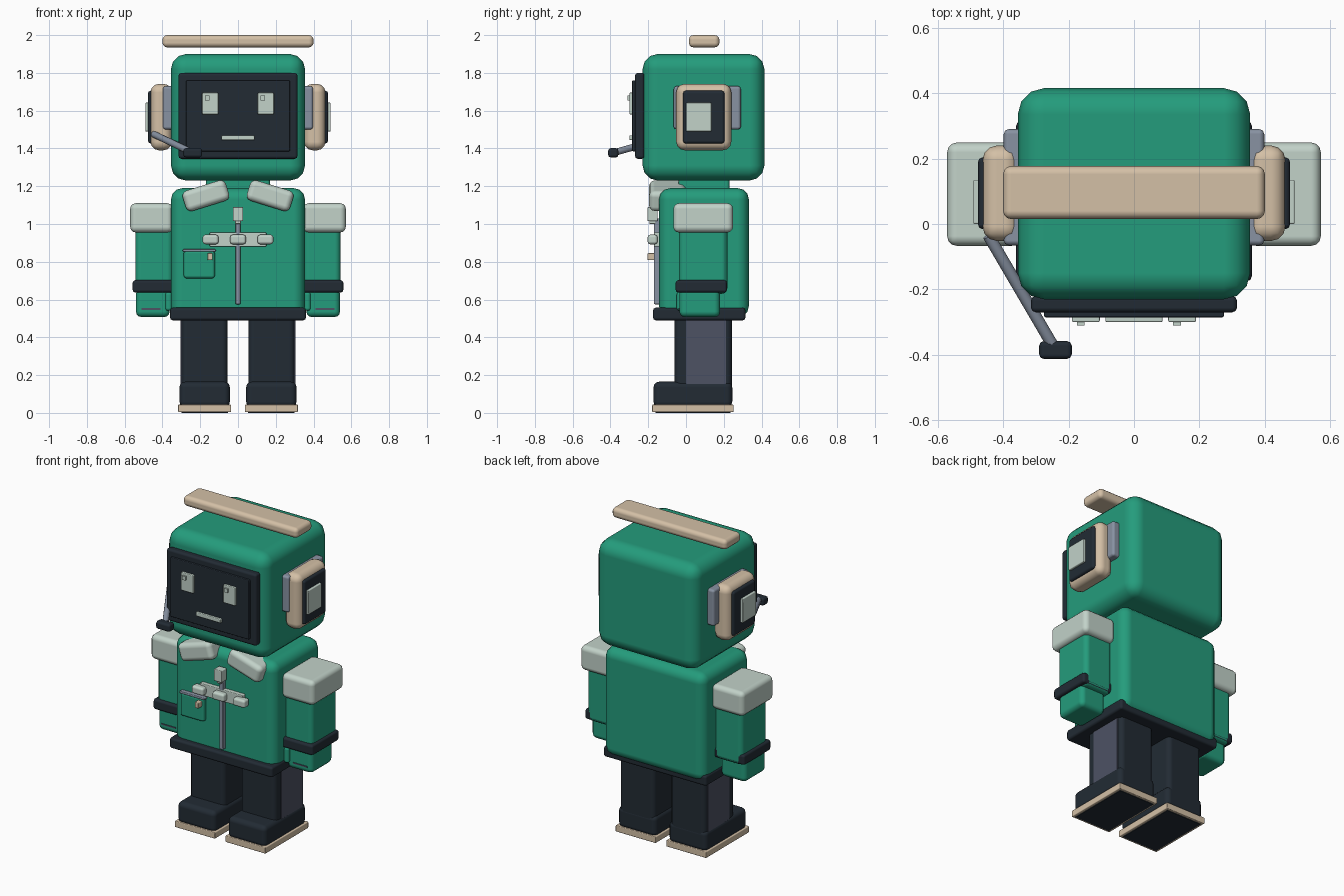
import bpy
from mathutils import Vector

if "Cube" in bpy.data.objects:
    bpy.data.objects.remove(bpy.data.objects["Cube"], do_unlink=True)


def material(name, display_hex):
    """Flat colour from a display hex code, converted to linear values."""
    channels = [channel / 255 for channel in bytes.fromhex(display_hex)]
    colour = [((c + 0.055) / 1.055) ** 2.4 for c in channels] + [1]
    mat = bpy.data.materials.new(name)
    mat.use_nodes = True
    mat.diffuse_color = colour
    mat.node_tree.nodes["Principled BSDF"].inputs["Base Color"].default_value = colour
    return mat


GREEN = material("jade green", "249c7c")
DARK = material("charcoal navy", "222b34")
LIGHT = material("pale mint grey", "c2d2c9")
BEIGE = material("warm beige", "d4c0a6")
GREY = material("steel grey", "8892a2")
SLATE = material("slate", "4d5264")

# Edge roundings, from plush to sharp
PLUSH, SOFT, ROUND, SLIM, CRISP, SHARP = 0.08, 0.06, 0.03, 0.015, 0.005, 0


def around(centre, size):
    """Span of the given size about a centre."""
    return (centre - size / 2, centre + size / 2)


def centred(size):
    return around(0, size)


def grow(span, amount):
    """Span widened at both ends, or narrowed by a negative amount."""
    return (span[0] - amount, span[1] + amount)


def mirror(span):
    return (-span[1], -span[0])


def box(name, mat, x, y, z, edge=CRISP, tilt=0):
    """Rounded box filling three spans, optionally tilted about y."""
    bpy.ops.mesh.primitive_cube_add(size=1)
    ob = bpy.context.object
    ob.name = name
    ob.data.materials.append(mat)
    size = Vector([span[1] - span[0] for span in (x, y, z)])
    for vertex in ob.data.vertices:
        vertex.co *= size
    ob.location = [sum(span) / 2 for span in (x, y, z)]
    ob.rotation_euler.y = tilt
    if edge:
        bevel = ob.modifiers.new("rounded edges", "BEVEL")
        bevel.width = edge
        bevel.segments = 3 if edge > SLIM else 2
        bevel.harden_normals = True
        bpy.ops.object.shade_smooth()


def pair(name, mat, x, y, z, edge=CRISP, tilt=0):
    """The same box on the left (+x) and mirrored on the right."""
    box("left_" + name, mat, x, y, z, edge, tilt)
    box("right_" + name, mat, mirror(x), y, z, edge, -tilt)


def rod(name, mat, start, end, radius):
    """Round bar between two points."""
    start, end = Vector(start), Vector(end)
    axis = end - start
    bpy.ops.mesh.primitive_cylinder_add(vertices=12, radius=radius, depth=axis.length)
    ob = bpy.context.object
    ob.name = name
    ob.data.materials.append(mat)
    ob.location = (start + end) / 2
    ob.rotation_euler = axis.to_track_quat("Z", "Y").to_euler()
    bpy.ops.object.shade_smooth_by_angle()


# Head and neck share the body width
body_width = centred(0.71)
box("head", GREEN, x=body_width, y=(-0.23, 0.415), z=(1.23, 1.9), edge=PLUSH)
box("neck", GREEN, x=centred(0.34), y=(-0.04, 0.23), z=(1.15, 1.27), edge=SLIM)

# Face screen: a frame, a smaller raised panel, then eyes and mouth
frame_x, frame_z = centred(0.63), (1.345, 1.8)
face_y = (-0.3, -0.28)
box("screen_frame", DARK, x=frame_x, y=(-0.27, -0.22), z=frame_z, edge=SLIM)
box("screen", DARK, x=grow(frame_x, -0.04), y=(-0.285, -0.26), z=grow(frame_z, -0.04))
box("mouth", LIGHT, x=centred(0.175), y=face_y, z=around(1.457, 0.025))
eye_x = around(0.147, 0.085)
pair("eye", LIGHT, x=eye_x, y=face_y, z=(1.58, 1.695))
for side, span in (("left", eye_x), ("right", mirror(eye_x))):
    glint_x = around(span[0] + 0.027, 0.024)
    box(side + "_eye_glint", LIGHT, x=glint_x, y=(-0.31, -0.3), z=around(1.667, 0.025), edge=SHARP)

# Headset: floating band, cushions, stacked ear cups and microphone
box("headband", BEIGE, x=centred(0.8), y=around(0.096, 0.162), z=(1.935, 2), edge=0.025)
cup_y, cup_z = (-0.052, 0.24), (1.39, 1.742)
pair("ear_cushion", GREY, x=(0.34, 0.398), y=(-0.065, 0.29), z=(1.5, 1.73), edge=SLIM)
pair("ear_cup", BEIGE, x=(0.35, 0.463), y=cup_y, z=cup_z, edge=0.045)
pair("ear_cap", DARK, x=(0.44, 0.477), y=grow(cup_y, -0.036), z=grow(cup_z, -0.036), edge=SLIM)
pair("ear_pad", LIGHT, x=(0.47, 0.491), y=(0, 0.135), z=grow(cup_z, -0.1))
mic = Vector((-0.24, -0.385, 1.377))
rod("mic_boom", GREY, start=(-0.445, -0.035, 1.475), end=mic, radius=0.018)
box("mic", DARK, x=around(mic.x, 0.1), y=around(mic.y, 0.055), z=around(mic.z, 0.05), edge=SLIM)

# Torso, waistband and collar
box("torso", GREEN, x=body_width, y=(-0.143, 0.333), z=(0.505, 1.19), edge=SOFT)
box("waistband", DARK, x=grow(body_width, CRISP), y=(-0.175, 0.315), z=(0.49, 0.557), edge=SLIM)
pair("collar_flap", LIGHT, x=around(0.17, 0.24), y=(-0.195, 0), z=around(1.15, 0.113),
     edge=ROUND, tilt=0.3)

# Jacket front: zipper, chest band with tabs, and one pocket
trim_y, raised_y = (-0.17, -0.13), (-0.204, -0.15)
box("zipper", GREY, x=centred(0.026), y=trim_y, z=(0.575, 1.03))
box("zipper_pull", LIGHT, x=centred(0.055), y=raised_y, z=(1.015, 1.09))
box("zipper_tab", LIGHT, x=centred(0.03), y=grow(raised_y, -0.01), z=around(1.02, 0.04))
band_z = around(0.918, 0.075)
box("chest_band", LIGHT, x=centred(0.3), y=trim_y, z=band_z)
box("middle_chest_tab", LIGHT, x=centred(0.085), y=raised_y, z=grow(band_z, -0.012), edge=SLIM)
pair("chest_tab", LIGHT, x=around(0.145, 0.085), y=raised_y, z=grow(band_z, -0.012), edge=SLIM)
pocket_x = around(-0.205, 0.165)
box("pocket", GREEN, x=pocket_x, y=trim_y, z=(0.712, 0.86), edge=SLIM)
box("pocket_trim", GREY, x=grow(pocket_x, CRISP), y=trim_y, z=around(0.86, 0.014))
box("pocket_button", BEIGE, x=around(-0.148, 0.027), y=raised_y, z=around(0.827, 0.037))

# Arms: sleeve, shoulder cap, cuff, hand, thumb and finger crease
sleeve_x, sleeve_y = (0.345, 0.543), (-0.037, 0.219)
pair("sleeve", GREEN, x=sleeve_x, y=sleeve_y, z=(0.63, 1.02), edge=ROUND)
pair("shoulder", LIGHT, x=(0.345, 0.571), y=grow(sleeve_y, ROUND), z=(0.955, 1.11), edge=ROUND)
pair("cuff", DARK, x=grow(sleeve_x, SLIM), y=(-0.055, 0.217), z=around(0.67, 0.066), edge=SLIM)
pair("hand", GREEN, x=(0.362, 0.54), y=(-0.035, 0.18), z=(0.507, 0.66), edge=ROUND)
pair("thumb", GREEN, x=(0.35, 0.385), y=(-0.05, 0.06), z=(0.54, 0.64), edge=SLIM)
pair("finger_crease", SLATE, x=around(0.46, 0.1), y=around(-0.035, 0.008), z=around(0.55, 0.008),
     edge=SHARP)

# Legs with a side stripe, and shoes whose soles follow the shoe outline
leg_x = (0.055, 0.3)
pair("leg", DARK, x=leg_x, y=(-0.06, 0.243), z=(0.1, 0.53), edge=ROUND)
pair("leg_stripe", SLATE, x=around(leg_x[1], 0.008), y=(0, 0.213), z=(0.15, 0.51), edge=SHARP)
shoe_x, shoe_y = (0.043, 0.31), (-0.172, 0.245)
pair("shoe", DARK, x=shoe_x, y=shoe_y, z=(0.03, 0.165), edge=ROUND)
pair("sole", BEIGE, x=grow(shoe_x, 0.007), y=grow(shoe_y, 0.007), z=(0.004, 0.044))
pair("tread", DARK, x=grow(shoe_x, -0.01), y=grow(shoe_y, -0.01), z=(0, 0.008), edge=SHARP)
